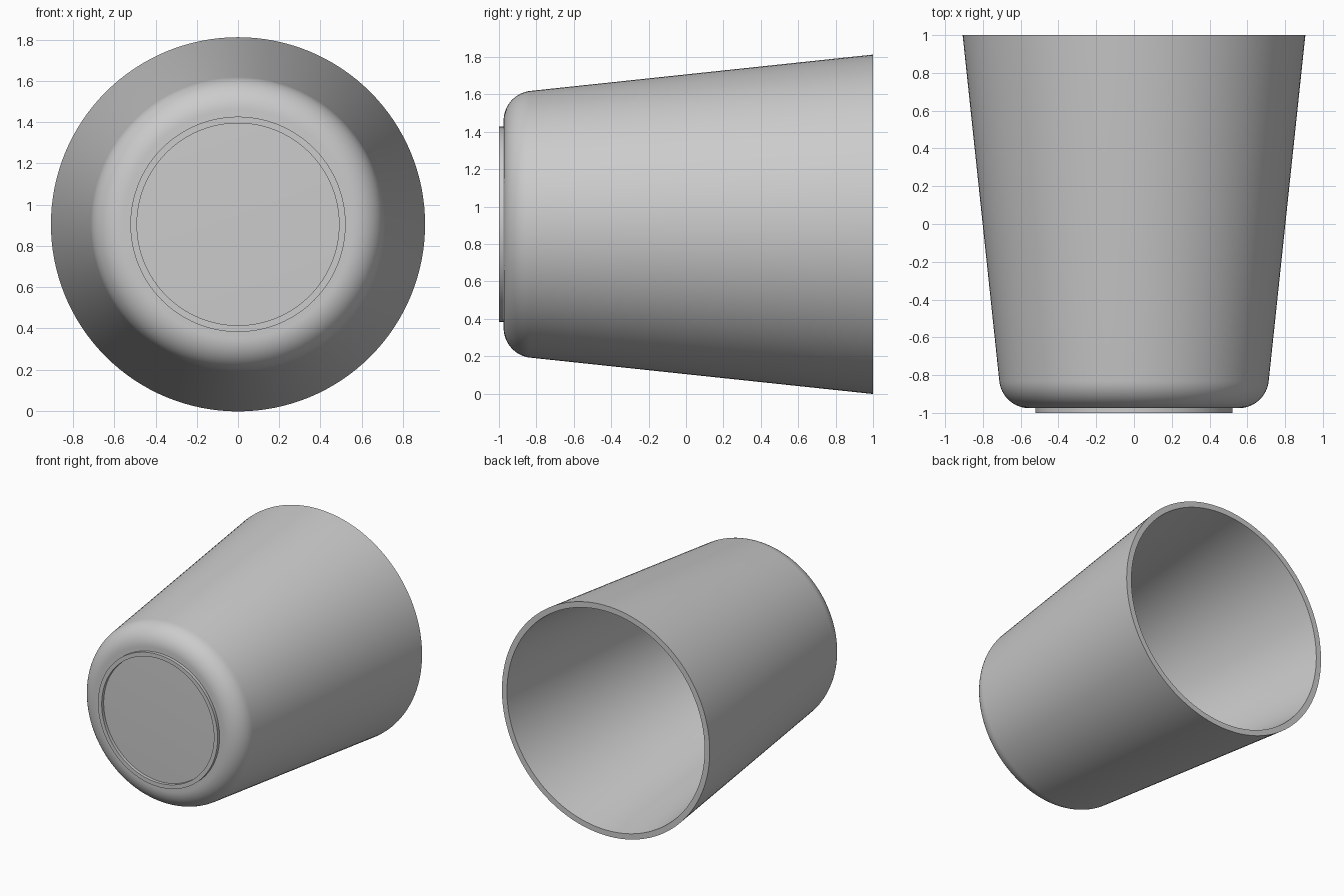
import bpy, bmesh, math

if "Cube" in bpy.data.objects:
    bpy.data.objects.remove(bpy.data.objects["Cube"], do_unlink=True)

AXIS_Z = 0.905      # height of the cup's horizontal axis
TAPER = math.atan(0.106)
SEGMENTS = 128

grey = bpy.data.materials.new("plain_grey")
grey.use_nodes = True
colour = (0.6, 0.6, 0.6, 1)
grey.diffuse_color = colour
grey.node_tree.nodes["Principled BSDF"].inputs["Base Color"].default_value = colour


def corner(radius, steps=16):
    """Rounded bottom corner as (radius, y) points, from the base to the wall."""
    points = []
    for i in range(steps + 1):
        a = -math.pi / 2 + (math.pi / 2 - TAPER) * i / steps
        points.append((0.554 + radius * math.cos(a), -0.815 + radius * math.sin(a)))
    return points


def wall_end(points):
    """Extend the tapered wall from the corner to the rim plane."""
    r, y = points[-1]
    return (r + (1 - y) * math.tan(TAPER), 1)


def revolve(name, profile, closed=False):
    """Spin a (radius, y) profile around the cup's axis."""
    bm = bmesh.new()
    verts = [bm.verts.new((r, y, AXIS_Z)) for r, y in profile]
    pairs = list(zip(verts, verts[1:]))
    if closed:
        pairs.append((verts[-1], verts[0]))
    edges = [bm.edges.new(p) for p in pairs]
    bmesh.ops.spin(bm, geom=verts + edges, cent=(0, 0, AXIS_Z), axis=(0, 1, 0),
                   angle=math.tau, steps=SEGMENTS, use_duplicate=False)
    bmesh.ops.remove_doubles(bm, verts=bm.verts[:], dist=0.0001)
    bmesh.ops.recalc_face_normals(bm, faces=bm.faces[:])
    mesh = bpy.data.meshes.new(name)
    bm.to_mesh(mesh)
    bm.free()
    mesh.materials.append(grey)
    obj = bpy.data.objects.new(name, mesh)
    bpy.context.collection.objects.link(obj)
    bpy.ops.object.select_all(action="DESELECT")
    obj.select_set(True)
    bpy.context.view_layer.objects.active = obj
    bpy.ops.object.shade_smooth_by_angle(angle=math.radians(30))
    return obj


# Hollow tapered body with rounded bottom, outside then inside
outer = corner(0.16)
inner = corner(0.116)
revolve("cup_body",
        [(0, outer[0][1])] + outer + [wall_end(outer), wall_end(inner)]
        + inner[::-1] + [(0, inner[0][1])])

# Thin raised foot ring on the base
revolve("foot_ring", [(0.49, -0.97), (0.49, -1), (0.522, -1), (0.522, -0.97)], closed=True)
